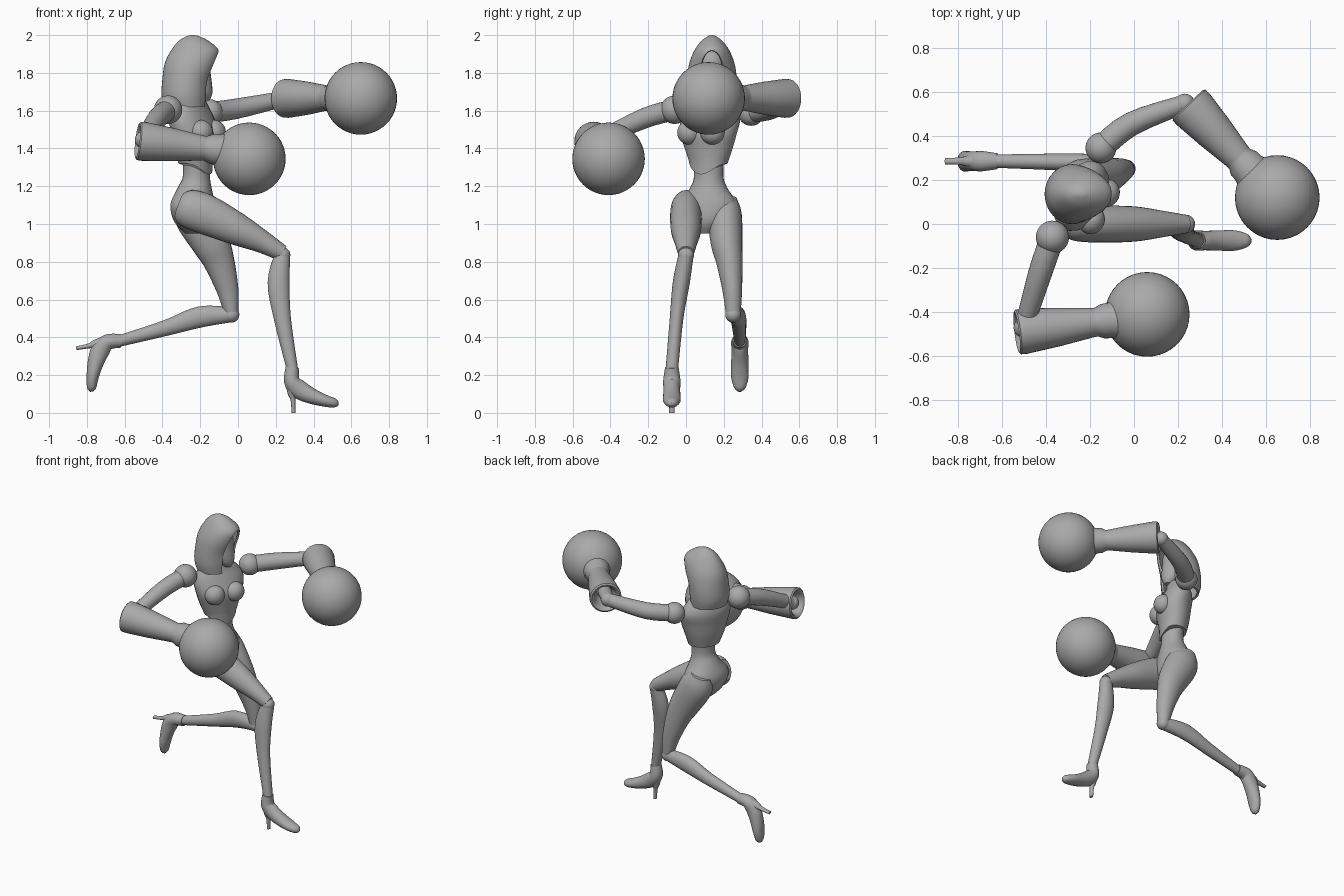
import bpy, bmesh
from math import sin, cos, pi, radians
from mathutils import Vector, Matrix

cube = bpy.data.objects.get("Cube")
if cube:
    bpy.data.objects.remove(cube, do_unlink=True)

grey = bpy.data.materials.new("plain grey")
grey.use_nodes = True
shade = (0.4, 0.4, 0.4, 1)
grey.diffuse_color = shade
grey.node_tree.nodes["Principled BSDF"].inputs["Base Color"].default_value = shade

X, Y, Z = Vector((1, 0, 0)), Vector((0, 1, 0)), Vector((0, 0, 1))
parts = []


def add_object(name, bm):
    """Turn a bmesh into a named, coloured object."""
    bmesh.ops.recalc_face_normals(bm, faces=bm.faces)
    mesh = bpy.data.meshes.new(name)
    bm.to_mesh(mesh)
    bm.free()
    mesh.materials.append(grey)
    obj = bpy.data.objects.new(name, mesh)
    bpy.context.scene.collection.objects.link(obj)
    parts.append(obj)
    return obj


def skin(name, rings, caps=(True, True)):
    """Bridge successive rings of points into a surface."""
    bm = bmesh.new()
    rows = [[bm.verts.new(p) for p in ring] for ring in rings]
    n = len(rows[0])
    for low, high in zip(rows, rows[1:]):
        for i in range(n):
            j = (i + 1) % n
            bm.faces.new((low[i], low[j], high[j], high[i]))
    for row, wanted in zip((rows[0], rows[-1]), caps):
        if wanted:
            bm.faces.new(row)
    return add_object(name, bm)


def smooth_path(keys, steps=4):
    """Catmull-Rom interpolation of key rings."""
    keys = [Vector(k) for k in keys]
    out = []
    for i in range(len(keys) - 1):
        b, c = keys[i], keys[i + 1]
        a = keys[i - 1] if i else b
        d = keys[i + 2] if i + 2 < len(keys) else c
        for s in range(steps):
            t = s / steps
            out.append((b * 2 + (c - a) * t + (a * 2 - b * 5 + c * 4 - d) * t * t
                        + (b * 3 - a - c * 3 + d) * t ** 3) / 2)
    return out + [keys[-1]]


def loft(name, keys, side=Y, axis=None, caps=(True, True), sides=24):
    """Elliptical tube; each key is x, y, z, half width, half depth."""
    path = smooth_path(keys)
    centres = [Vector(k[:3]) for k in path]
    rings = []
    for i, key in enumerate(path):
        nxt, prev = centres[min(i + 1, len(path) - 1)], centres[max(i - 1, 0)]
        along = axis or (nxt - prev).normalized()
        across = (side - along * side.dot(along)).normalized()
        depth = along.cross(across)
        turns = [2 * pi * k / sides for k in range(sides)]
        rings.append([centres[i] + across * key[3] * cos(t) + depth * key[4] * sin(t)
                      for t in turns])
    return skin(name, rings, caps)


def lathe(name, start, end, profile):
    """Round part about the line start-end; profile gives (fraction, radius)."""
    start, end = Vector(start), Vector(end)
    axis = (end - start).normalized()
    keys = [(*start.lerp(end, t), r, r) for t, r in profile]
    rings = []
    across = (Z - axis * Z.dot(axis)).normalized()
    for k in keys:
        rings.append([Vector(k[:3]) + Matrix.Rotation(2 * pi * i / 32, 3, axis) @ across * k[3]
                      for i in range(32)])
    return skin(name, rings)


def ball(name, centre, radii, turn=0):
    bm = bmesh.new()
    bmesh.ops.create_uvsphere(bm, u_segments=40, v_segments=24, radius=1)
    bm.transform(Matrix.Translation(centre) @ Matrix.Rotation(turn, 4, "Z")
                 @ Matrix.Diagonal((*radii, 1)))
    return add_object(name, bm)


# Hips and waist
loft("hips", [(-.225, .12, 1.4, .09, .075), (-.22, .12, 1.26, .078, .07),
              (-.23, .12, 1.19, .1, .09), (-.24, .115, 1.1, .16, .115),
              (-.23, .11, 1.01, .12, .105), (-.22, .11, .95, .05, .06)],
     side=Vector((.29, .96, 0)), axis=Z)

# Bodice, turned to the side, with a pointed lower edge at the front
turn = radians(-29)
facing = Vector((cos(turn), sin(turn), 0))
lateral = Z.cross(facing)
bodice = loft("bodice", [(-.225, .12, 1.32, .105, .085), (-.23, .12, 1.4, .135, .1),
                         (-.23, .12, 1.48, .16, .11), (-.245, .13, 1.56, .17, .1),
                         (-.25, .13, 1.63, .13, .075), (-.235, .13, 1.69, .05, .05)],
              side=lateral, axis=Z)
middle = Vector((-.23, .12, 0))
for v in bodice.data.vertices:
    if v.co.z < 1.33:
        reach = max(0, (v.co - middle).dot(facing)) / .085
        v.co.z -= .05 * reach ** 3
for label, s in (("near", -1), ("far", 1)):
    spot = Vector((-.225, .115, 1.485)) + facing * .075 + lateral * .07 * s
    ball(label + "_bust", spot, (.06, .065, .065), turn)

# Head and open hood
loft("neck", [(-.235, .13, 1.6, .055, .055), (-.23, .135, 1.76, .05, .05)])
loft("head", [(-.18, .135, 1.655, .025, .03), (-.2, .135, 1.7, .06, .065),
              (-.23, .135, 1.8, .08, .085), (-.235, .135, 1.89, .07, .08),
              (-.24, .135, 1.94, .02, .03)], axis=Z)
hood = loft("hood", [(-.275, .135, 1.62, .125, .115), (-.28, .135, 1.68, .135, .125),
                     (-.273, .137, 1.76, .133, .128), (-.25, .137, 1.85, .12, .138),
                     (-.228, .137, 1.92, .092, .126), (-.235, .137, 1.97, .055, .078),
                     (-.24, .137, 1.995, .02, .03), (-.24, .137, 2, .004, .006)],
            axis=Z, caps=(False, True), sides=40)
cutter = ball("hood_cutter", (-.09, .137, 1.68), (.13, .088, .24))
cutter.hide_render = True
shell = hood.modifiers.new("thickness", "SOLIDIFY")
shell.thickness, shell.offset = .014, -1
cut = hood.modifiers.new("opening", "BOOLEAN")
cut.operation, cut.object, cut.solver = "DIFFERENCE", cutter, "EXACT"
bpy.context.view_layer.objects.active = hood
for modifier in ("thickness", "opening"):
    bpy.ops.object.modifier_apply(modifier=modifier)
parts.remove(cutter)
bpy.data.objects.remove(cutter, do_unlink=True)

# Arms: shoulder, upper arm, hollow gauntlet and round fist
gauntlet = [(.3, .045), (.03, .075), (0, .08), (-.02, .092), (0, .102), (.08, .103),
            (.5, .088), (.96, .066), (1, .066), (1.08, .079), (1.16, .08), (1.35, .1)]


def arm(label, shoulder, mid, elbow, cuff, wrist, fist, radius):
    ball(label + "_shoulder", shoulder, (radius,) * 3)
    loft(label + "_upper_arm", [(*shoulder, .055, .055), (*mid, .054, .054),
                                (*elbow, .042, .042)], side=Z)
    ball(label + "_elbow", elbow, (.046,) * 3)
    lathe(label + "_gauntlet", cuff, wrist, gauntlet)
    lathe(label + "_forearm", elbow, wrist, [(0, .042), (.5, .045)])
    ball(label + "_fist", fist, (.192,) * 3)


arm("low", (-.37, -.06, 1.605), (-.425, -.22, 1.56), (-.5, -.47, 1.445),
    (-.525, -.49, 1.44), (-.17, -.445, 1.4), (.06, -.41, 1.345), .075)
arm("high", (-.15, .345, 1.59), (-.01, .455, 1.61), (.23, .545, 1.66),
    (.25, .54, 1.665), (.48, .295, 1.667), (.65, .12, 1.665), .07)


# Legs: thigh, knee, shin and heeled shoe
def shoe(label, ankle, pitch):
    c, s = cos(pitch), sin(pitch)

    def place(keys):
        return [(ankle[0] + x * c + z * s, ankle[1], ankle[2] - x * s + z * c, a, b)
                for x, z, a, b in keys]

    loft(label + "_shoe", place([(0, .01, .036, .036), (-.003, -.06, .046, .042),
                                 (.035, -.105, .044, .05), (.1, -.14, .046, .042),
                                 (.17, -.165, .046, .032), (.225, -.178, .03, .024),
                                 (.245, -.18, .008, .008)]))
    loft(label + "_heel", place([(-.005, -.07, .036, .034), (-.002, -.13, .024, .022),
                                 (.003, -.16, .017, .013), (.006, -.23, .014, .01)]))


def leg(label, thigh, shin, pitch):
    loft(label + "_thigh", thigh)
    ball(label + "_knee", shin[0][:3], (.042,) * 3)
    loft(label + "_shin", shin)
    shoe(label, shin[-1][:3], pitch)


leg("leading",
    [(-.31, .01, 1.1, .055, .07), (-.27, .005, 1.085, .08, .1), (-.17, 0, 1.05, .084, .106),
     (0, 0, .97, .08, .085), (.13, 0, .905, .06, .06), (.235, 0, .845, .042, .043)],
    [(.235, 0, .835, .04, .042), (.215, -.025, .69, .045, .058),
     (.235, -.05, .5, .036, .045), (.288, -.075, .23, .033, .03)], 0)
leg("trailing",
    [(-.26, .2, 1.13, .07, .07), (-.23, .205, 1.05, .09, .11), (-.145, .215, .9, .084, .1),
     (-.1, .23, .8, .07, .082), (-.055, .245, .65, .052, .058), (-.035, .25, .53, .04, .038)],
    [(-.035, .25, .52, .038, .04), (-.2, .275, .508, .042, .056),
     (-.38, .282, .45, .037, .042), (-.63, .285, .38, .03, .03)], radians(82))

# Smooth shading that keeps rims crisp
for obj in bpy.context.scene.objects:
    obj.select_set(obj in parts)
bpy.context.view_layer.objects.active = parts[0]
bpy.ops.object.shade_smooth_by_angle(angle=radians(40))
